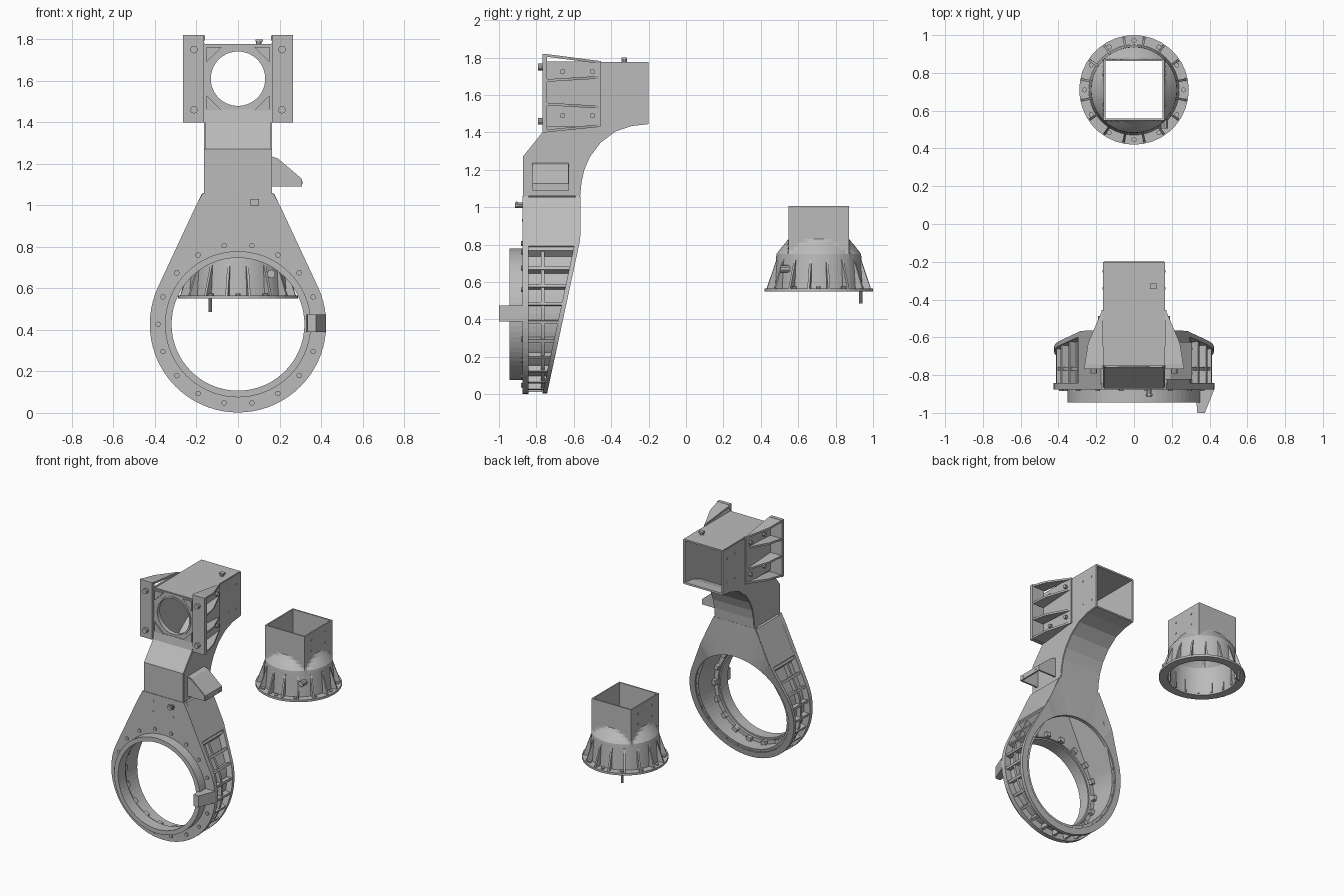
import bpy, bmesh
from math import sin, cos, radians, degrees, atan2
from mathutils import Matrix, Vector

if "Cube" in bpy.data.objects:
    bpy.data.objects.remove(bpy.data.objects["Cube"], do_unlink=True)

grey = bpy.data.materials.new("plain_grey")
grey.use_nodes = True
grey.diffuse_color = (0.5, 0.5, 0.5, 1)
grey.node_tree.nodes["Principled BSDF"].inputs["Base Color"].default_value = (0.5, 0.5, 0.5, 1)

CZ = 0.427      # height of the ring centre
TOP = 1.06      # top of the ring body
CY = 0.71       # depth position of the separate adapter


def finish(name, bm):
    bmesh.ops.recalc_face_normals(bm, faces=bm.faces)
    me = bpy.data.meshes.new(name)
    bm.to_mesh(me)
    bm.free()
    me.materials.append(grey)
    ob = bpy.data.objects.new(name, me)
    bpy.context.scene.collection.objects.link(ob)
    return ob


def build(name, verts, faces):
    bm = bmesh.new()
    vs = [bm.verts.new(v) for v in verts]
    for f in faces:
        bm.faces.new([vs[i] for i in f])
    return finish(name, bm)


def loft(name, loops, closed=True):
    """Bridge loops one to the next and the last back to the first."""
    n, k = len(loops[0]), len(loops)
    faces = []
    for a in range(k):
        b = (a + 1) % k
        for i in range(n if closed else n - 1):
            j = (i + 1) % n
            faces.append((a * n + i, a * n + j, b * n + j, b * n + i))
    if not closed:
        faces.append([a * n for a in range(k)])
        faces.append([a * n + n - 1 for a in range(k)])
    return build(name, [p for lp in loops for p in lp], faces)


def val(f, x):
    return f(x) if callable(f) else f


def polar_ring(name, outer, inner, y0, y1, arc=None, cz=CZ):
    """Ring around the y axis; radii vary with angle, depths with height."""
    if arc:
        n = max(1, round((arc[1] - arc[0]) / 4))
        angles = [arc[0] + (arc[1] - arc[0]) * i / n for i in range(n + 1)]
    else:
        angles = range(0, 360, 5)

    def loop(rad, y):
        pts = []
        for a in angles:
            r, t = val(rad, a), radians(a)
            z = cz + r * sin(t)
            pts.append((r * cos(t), val(y, z), z))
        return pts
    return loft(name, [loop(outer, y0), loop(outer, y1), loop(inner, y1), loop(inner, y0)], not arc)


def prism(name, pts, axis, lo, hi):
    """Extrude a 2D outline along an axis; the ends may slope with the second coordinate."""
    def place(p, h):
        q = list(p)
        q.insert("xyz".index(axis), val(h, p[1]))
        return q
    n = len(pts)
    faces = [(i, (i + 1) % n, n + (i + 1) % n, n + i) for i in range(n)]
    faces += [range(n), range(n, 2 * n)]
    return build(name, [place(p, lo) for p in pts] + [place(p, hi) for p in pts], faces)


def box(name, x, y, z):
    return prism(name, [(x[0], y[0]), (x[1], y[0]), (x[1], y[1]), (x[0], y[1])], "z", *z)


def cylinders(name, centres, r, length, axis):
    bm = bmesh.new()
    turn = {"x": Matrix.Rotation(radians(90), 4, "Y"),
            "y": Matrix.Rotation(radians(90), 4, "X"), "z": Matrix()}[axis]
    for c in centres:
        bmesh.ops.create_cone(bm, cap_ends=True, segments=10, radius1=r, radius2=r,
                              depth=length, matrix=Matrix.Translation(Vector(c)) @ turn)
    return finish(name, bm)


def sheet(name, edge_a, edge_b):
    """Thin plate stretched between two matching paths."""
    n = len(edge_a)
    ob = build(name, edge_a + edge_b, [(i, i + 1, n + i + 1, n + i) for i in range(n - 1)])
    mod = ob.modifiers.new("thickness", "SOLIDIFY")
    mod.thickness = 0.012
    mod.offset = 0
    return ob


def teardrop(r):
    """Circle that tapers in straight tangents up to the neck."""
    def rad(a):
        b = degrees(atan2(sin(radians(a)), abs(cos(radians(a)))))
        if b <= 25:
            return r
        return min(r / cos(radians(b - 25)), (TOP - CZ) / sin(radians(b)))
    return rad


def square(h):
    return lambda a: h / max(abs(cos(radians(a))), abs(sin(radians(a))))


def back(z):
    return -0.565 - max(0, 0.83 - z) * 0.215


# Ring body
polar_ring("front_flange", teardrop(0.425), 0.33, -0.875, -0.842)
polar_ring("front_collar", 0.352, 0.32, -0.945, -0.86)
polar_ring("ring_wall", teardrop(0.377), teardrop(0.358), -0.85, lambda z: back(z) - 0.01)
polar_ring("back_rim", teardrop(0.423), 0.378, lambda z: back(z) - 0.025, back)
polar_ring("shoulder", teardrop(0.424), teardrop(0.37), -0.85, lambda z: back(z) - 0.005, (51, 129))
polar_ring("middle_rib", teardrop(0.408), teardrop(0.37), -0.775, -0.757, (128, 412))
for a in range(130, 411, 14):
    polar_ring("ring_rib", teardrop(0.415), teardrop(0.37), -0.85,
               lambda z: back(z) - 0.005, (a - 1.2, a + 1.2))
for a in range(0, 360, 20):
    polar_ring("inner_tab", 0.362, 0.332, -0.845, -0.815, (a - 3, a + 3))
bolts = [(0.385 * cos(radians(a)), -0.87, CZ + 0.385 * sin(radians(a))) for a in range(20, 360, 20)]
cylinders("flange_bolts", bolts, 0.013, 0.026, "y")
prism("latch_handle", [(0.325, -0.87), (0.335, -1), (0.375, -1), (0.425, -0.875)], "z", 0.39, 0.475)
cylinders("shoulder_bolt", [(0.08, -0.89, 1.01)], 0.014, 0.05, "y")
box("shoulder_bolt_wing", (0.06, 0.1), (-0.908, -0.9), (1.0, 1.03))
cylinders("shoulder_studs", [(x, -0.875, z) for x in (-0.08, 0.08) for z in (0.93, 1.01)], 0.007, 0.006, "y")

# Hollow neck and square head
front = [(-0.865, 1.06), (-0.865, 1.27), (-0.76, 1.4), (-0.75, 1.46)]
roof = [(-0.745, 1.77), (-0.2, 1.77)]
rear = [(-0.2, 1.45), (-0.29, 1.44), (-0.38, 1.41), (-0.46, 1.35), (-0.52, 1.27),
        (-0.55, 1.2), (-0.565, 1.13), (-0.572, 1.06)]
for s in (1, -1):
    prism("neck_side", front + roof + rear, "x", s * 0.15, s * 0.163)
for name, path in (("neck_front", front), ("head_roof", roof), ("neck_rear", rear)):
    sheet(name, [(-0.16, y, z) for y, z in path], [(0.16, y, z) for y, z in path])
polar_ring("head_front", square(0.162), 0.131, -0.752, -0.736, cz=1.61)
polar_ring("head_hole_lip", 0.143, 0.131, -0.758, -0.725, cz=1.61)
for s in (1, -1):
    for t in (1, -1):
        prism("head_corner", [(s * u, 1.61 + t * v) for u, v in
              ((0.152, 0.152), (0.152, 0.08), (0.08, 0.152))], "y", -0.761, -0.75)
cylinders("head_studs", [(x, y, z) for x in (-0.163, 0.163) for y in (-0.34, -0.25)
                         for z in (1.52, 1.7)], 0.007, 0.006, "x")
cylinders("roof_bolt", [(0.1, -0.33, 1.785)], 0.014, 0.03, "z")
box("roof_bolt_wing", (0.085, 0.12), (-0.345, -0.315), (1.79, 1.8))

# Side brackets on the head: face plate, tapering shelves, bolts
for s in (1, -1):
    box("bracket_plate", (s * 0.165, s * 0.265), (-0.768, -0.742), (1.398, 1.82))
    box("bracket_backing", (s * 0.158, s * 0.172), (-0.745, -0.455), (1.43, 1.78))
    outline = [(s * x, y) for x, y in ((0.16, -0.75), (0.262, -0.75), (0.243, -0.63), (0.168, -0.455))]
    for z, slope in ((1.805, -0.13), (1.67, 0.06), (1.545, -0.06), (1.4, 0.1)):
        prism("bracket_shelf", outline, "z", lambda y: z + slope * (y + 0.75),
              lambda y: z + 0.014 + slope * (y + 0.75))
    cylinders("bracket_bolts", [(s * 0.212, -0.77, z) for z in (1.46, 1.75)], 0.018, 0.045, "y")
    cylinders("bracket_side_bolts", [(s * 0.175, y, z) for y in (-0.66, -0.5)
                                     for z in (1.49, 1.725)], 0.014, 0.03, "x")

# Hollow wedge on the left of the neck
wedge = [(0.16, 1.23), (0.19, 1.22), (0.302, 1.125), (0.302, 1.09), (0.16, 1.09)]
for y in (-0.822, -0.637):
    prism("wedge_end", wedge, "y", y, y + 0.012)
sheet("wedge_cover", [(x, -0.82, z) for x, z in wedge[:4]], [(x, -0.627, z) for x, z in wedge[:4]])
cylinders("wedge_studs", [(0.303, y, 1.11) for y in (-0.79, -0.66)], 0.007, 0.016, "x")

# Separate adapter: square duct that flares into a round flange
profile = [(0.555, 0.24), (0.73, 0.228), (0.75, 0.226), (0.77, 0.211), (0.79, 0.195),
           (0.81, 0.178), (0.83, 0.16), (1.005, 0.1)]


def duct_loop(z, r, inset):
    sq = square(0.162 - inset)
    rim = [(a, max(r - inset, sq(a))) for a in range(0, 360, 5)]
    return [(q * cos(radians(a)), CY + q * sin(radians(a)), z) for a, q in rim]


loft("adapter_duct", [duct_loop(z, r, 0) for z, r in profile]
     + [duct_loop(z, r, 0.01) for z, r in reversed(profile)])


def circle(r, z):
    return [(r * cos(radians(a)), CY + r * sin(radians(a)), z) for a in range(0, 360, 10)]


loft("adapter_flange", [circle(0.29, 0.55), circle(0.29, 0.566), circle(0.23, 0.566), circle(0.23, 0.55)])
for i in range(16):
    fin = prism("adapter_fin", [(0.22, 0.56), (0.285, 0.56), (0.23, 0.72), (0.22, 0.72)], "y", -0.006, 0.006)
    fin.rotation_euler.z = radians(22.5 * i + 11.25)
    fin.location.y = CY
cylinders("adapter_bolts", [(0.262 * cos(radians(a)), CY + 0.262 * sin(radians(a)), 0.565)
                            for a in range(0, 360, 30)], 0.013, 0.02, "z")
cylinders("adapter_pin", [(-0.133, 0.935, 0.525)], 0.009, 0.08, "z")
cylinders("adapter_knob", [(0.16, 0.53, 0.67)], 0.02, 0.05, "y")
cylinders("adapter_studs", [(s * 0.163, CY + y, z) for s in (1, -1) for y in (-0.08, 0.08)
                            for z in (0.87, 0.95)], 0.007, 0.006, "x")
